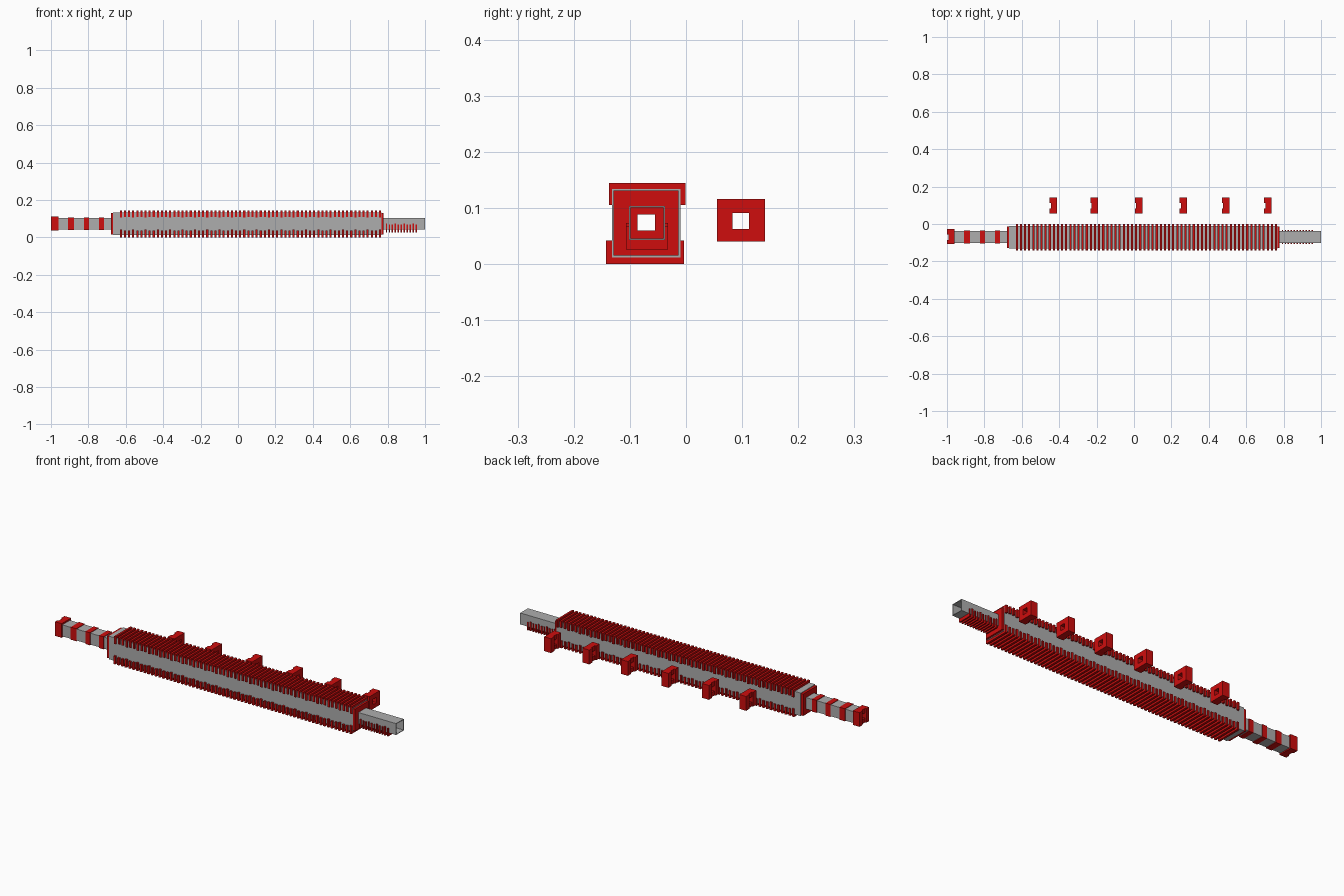
import bpy, bmesh

if "Cube" in bpy.data.objects:
    bpy.data.objects.remove(bpy.data.objects["Cube"])


def material(name, rgb):
    m = bpy.data.materials.new(name)
    m.diffuse_color = (*rgb, 1)
    m.use_nodes = True
    m.node_tree.nodes["Principled BSDF"].inputs["Base Color"].default_value = m.diffuse_color
    return m


RED = material("bright red", (0.62, 0.004, 0.004))
GREY = material("mid grey", (0.42, 0.42, 0.42))


def finish(name, bm, mat):
    bmesh.ops.recalc_face_normals(bm, faces=bm.faces)
    me = bpy.data.meshes.new(name)
    bm.to_mesh(me)
    bm.free()
    me.materials.append(mat)
    ob = bpy.data.objects.new(name, me)
    bpy.context.collection.objects.link(ob)
    return ob


def rect(y0, y1, z0, z1):
    return [(y0, z0), (y1, z0), (y1, z1), (y0, z1)]


def add_prism(bm, outline, x0, x1):
    # closed y/z outline extruded along x
    a = [bm.verts.new((x0, y, z)) for y, z in outline]
    b = [bm.verts.new((x1, y, z)) for y, z in outline]
    bm.faces.new(a)
    bm.faces.new(b[::-1])
    n = len(a)
    for i in range(n):
        j = (i + 1) % n
        bm.faces.new((a[i], a[j], b[j], b[i]))


def add_ring(bm, outer, inner, x0, x1):
    # rectangular tube along x
    loops = [[bm.verts.new((x, y, z)) for y, z in o]
             for o, x in ((outer, x0), (outer, x1), (inner, x1), (inner, x0))]
    for k in range(4):
        p, q = loops[k], loops[(k + 1) % 4]
        for i in range(4):
            j = (i + 1) % 4
            bm.faces.new((p[i], p[j], q[j], q[i]))


def ring(name, outer, inner, x0, x1, mat):
    bm = bmesh.new()
    add_ring(bm, rect(*outer), rect(*inner), x0, x1)
    return finish(name, bm, mat)


def inset(r, t):
    return (r[0] + t, r[1] - t, r[2] + t, r[3] - t)


def holder(name, r, hole, x0, x1):
    # square-holed block with a shallow vertical groove on its -x side
    bm = bmesh.new()
    d = 0.007
    add_ring(bm, rect(*r), rect(*hole), x0 + d, x1)
    add_prism(bm, rect(r[0], hole[0], r[2], r[3]), x0, x0 + d)
    add_prism(bm, rect(hole[1], r[1], r[2], r[3]), x0, x0 + d)
    finish(name, bm, RED)


def clips(name, y0, y1, iy0, iy1, z_out, z_in, z_leg, x0, x1, count, width):
    # row of U-shaped clips; legs run from z_out to z_leg
    bm = bmesh.new()
    pitch = (x1 - x0 - width) / (count - 1)
    for i in range(count):
        x = x0 + i * pitch
        tip = z_leg if i % 3 == 0 else z_leg + (z_out - z_leg) * 0.1
        add_prism(bm, [(y0, z_out), (y1, z_out), (y1, tip), (iy1, tip),
                       (iy1, z_in), (iy0, z_in), (iy0, tip), (y0, tip)],
                  x, x + width)
    finish(name, bm, RED)


BODY = (-0.132, -0.010, 0.012, 0.134)
TUBE = (-0.1015, -0.037, 0.043, 0.1035)
HOLE = (-0.086, -0.055, 0.060, 0.088)

# outer body and inner tube running the full length
ring("outer_body", BODY, inset(BODY, 0.003), -0.667, 0.767, GREY)
ring("inner_tube", TUBE, inset(TUBE, 0.003), -0.965, 1.0, GREY)

# plates closing the ends of the body
PLATE = inset(BODY, 0.003)
ring("left_end_plate", PLATE, TUBE, -0.68, -0.655, RED)
ring("right_end_plate", PLATE, TUBE, 0.755, 0.778, RED)

# clips hugging the body from above and below
clips("top_clips", -0.1375, -0.0005, BODY[0], BODY[1], 0.145, BODY[3], 0.105,
      -0.632, 0.765, 64, 0.011)
clips("bottom_clips", -0.143, -0.004, BODY[0], BODY[1], 0.0, BODY[2], 0.042,
      -0.632, 0.765, 64, 0.011)

# small clips under the thin tube
clips("thin_tube_clips", -0.107, -0.032, TUBE[0], TUBE[1], 0.026, TUBE[2], 0.073,
      0.790, 0.957, 11, 0.007)

# bands and end block on the left of the thin tube
for i, (a, b) in enumerate(((-0.91, -0.877), (-0.824, -0.797), (-0.743, -0.717))):
    ring(f"tube_band_{i + 1}", inset(TUBE, -0.003), HOLE, a, b, RED)
holder("end_block", (-0.107, -0.028, 0.037, 0.112), HOLE, -1.0, -0.961)

# loose holders standing behind the body
for i, x in enumerate((-0.452, -0.233, 0.005, 0.243, 0.47, 0.695)):
    holder(f"loose_holder_{i + 1}", (0.055, 0.141, 0.040, 0.116),
           (0.083, 0.1125, 0.063, 0.091), x, x + 0.04)
